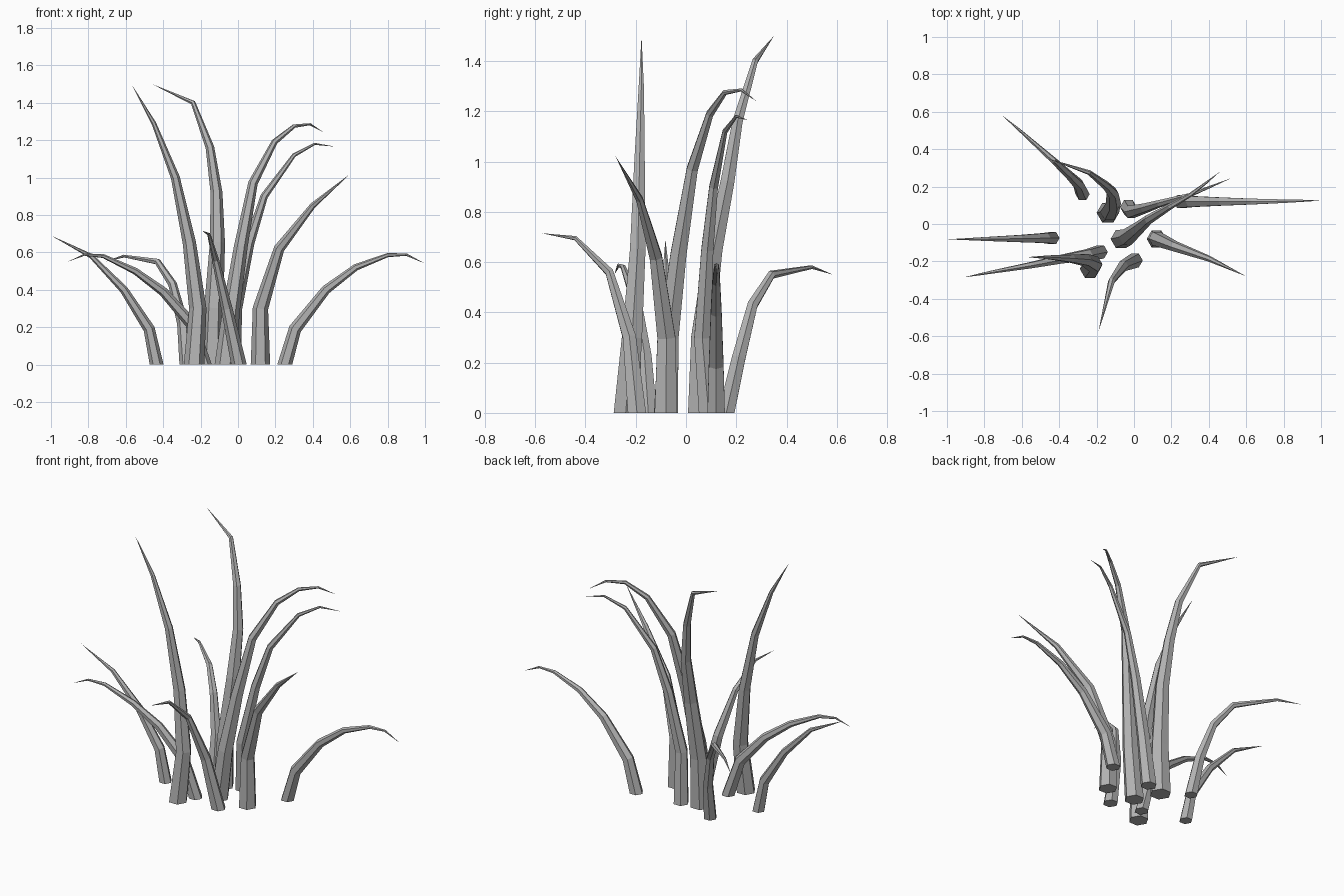
import bpy, bmesh, math
from mathutils import Vector

cube = bpy.data.objects.get("Cube")
if cube:
    bpy.data.objects.remove(cube, do_unlink=True)

GREY = (0.45, 0.45, 0.45, 1)
mat = bpy.data.materials.new("blade_grey")
mat.use_nodes = True
mat.diffuse_color = GREY
bsdf = next(n for n in mat.node_tree.nodes if n.type == 'BSDF_PRINCIPLED')
bsdf.inputs["Base Color"].default_value = GREY
bsdf.inputs["Roughness"].default_value = 0.9

SIDES = 6


def blade(name, radius, *path):
    """Six-sided tapering stalk along a path, with a flat foot and a pointed tip."""
    pts = [Vector(p) for p in path]
    lengths = [0]
    for a, b in zip(pts, pts[1:]):
        lengths.append(lengths[-1] + (b - a).length)
    bm = bmesh.new()
    normal = Vector((0, 0, 1))
    side, other = Vector((1, 0, 0)), Vector((0, 1, 0))
    rings = []
    for i, p in enumerate(pts[:-1]):
        if i:
            # carry the ring's frame along the bend
            tangent = ((p - pts[i - 1]).normalized() + (pts[i + 1] - p).normalized()).normalized()
            turn = normal.rotation_difference(tangent)
            side, other, normal = turn @ side, turn @ other, tangent
        r = radius * (1 - lengths[i] / lengths[-1]) ** 0.8
        ring = []
        for k in range(SIDES):
            a = math.tau * k / SIDES
            ring.append(bm.verts.new(p + r * (math.cos(a) * side + math.sin(a) * other)))
        rings.append(ring)
    tip = bm.verts.new(pts[-1])
    bm.faces.new(rings[0][::-1])
    for k in range(SIDES):
        n = (k + 1) % SIDES
        for low, high in zip(rings, rings[1:]):
            bm.faces.new((low[k], low[n], high[n], high[k]))
        bm.faces.new((rings[-1][k], rings[-1][n], tip))
    bmesh.ops.recalc_face_normals(bm, faces=bm.faces)
    mesh = bpy.data.meshes.new(name)
    bm.to_mesh(mesh)
    bm.free()
    mesh.materials.append(mat)
    bpy.context.collection.objects.link(bpy.data.objects.new(name, mesh))


# Tall upright blades
blade("tall_back_blade", 0.06, (-.14, .06, 0), (-.13, .065, .3), (-.11, .11, .65),
      (-.115, .165, .92), (-.15, .205, 1.16), (-.24, .275, 1.4), (-.46, .35, 1.5))
blade("tall_front_blade", 0.055, (-.235, -.24, 0), (-.215, -.215, .3), (-.26, -.192, .65),
      (-.335, -.185, 1), (-.45, -.178, 1.29), (-.57, -.177, 1.5))

# Arching blades on the left
blade("high_arch_blade", 0.055, (-.07, -.08, 0), (-.035, -.07, .3), (.015, -.03, .63),
      (.08, .025, .97), (.195, .095, 1.19), (.3, .155, 1.275), (.385, .22, 1.285), (.46, .28, 1.24))
blade("back_arch_blade", 0.045, (-.03, .09, 0), (-.015, .065, .3), (.06, .085, .65),
      (.14, .11, .9), (.3, .155, 1.12), (.41, .2, 1.18), (.52, .245, 1.165))
blade("left_leaning_blade", 0.052, (.12, -.08, 0), (.12, -.078, .3), (.22, -.12, .62),
      (.4, -.185, .85), (.6, -.28, 1.02))
blade("left_low_blade", 0.04, (.25, .12, 0), (.305, .12, .19), (.47, .12, .4),
      (.63, .12, .52), (.8, .122, .585), (.9, .124, .588), (1, .125, .54))

# Low blades on the right
blade("right_outer_blade", 0.037, (-.435, -.075, 0), (-.475, -.075, .19), (-.61, -.078, .4),
      (-.785, -.08, .58), (-1, -.082, .69))
blade("right_arch_blade", 0.04, (-.18, -.15, 0), (-.25, -.165, .22), (-.4, -.19, .39),
      (-.55, -.22, .5), (-.72, -.25, .58), (-.82, -.268, .588), (-.91, -.285, .55))
blade("back_low_blade", 0.038, (-.275, .16, 0), (-.295, .21, .22), (-.35, .265, .43),
      (-.43, .34, .55), (-.61, .5, .58), (-.71, .585, .55))

# Short blade bending to the front
blade("front_blade", 0.042, (.005, -.195, 0), (-.06, -.225, .3), (-.12, -.305, .56),
      (-.155, -.44, .695), (-.19, -.575, .715))
